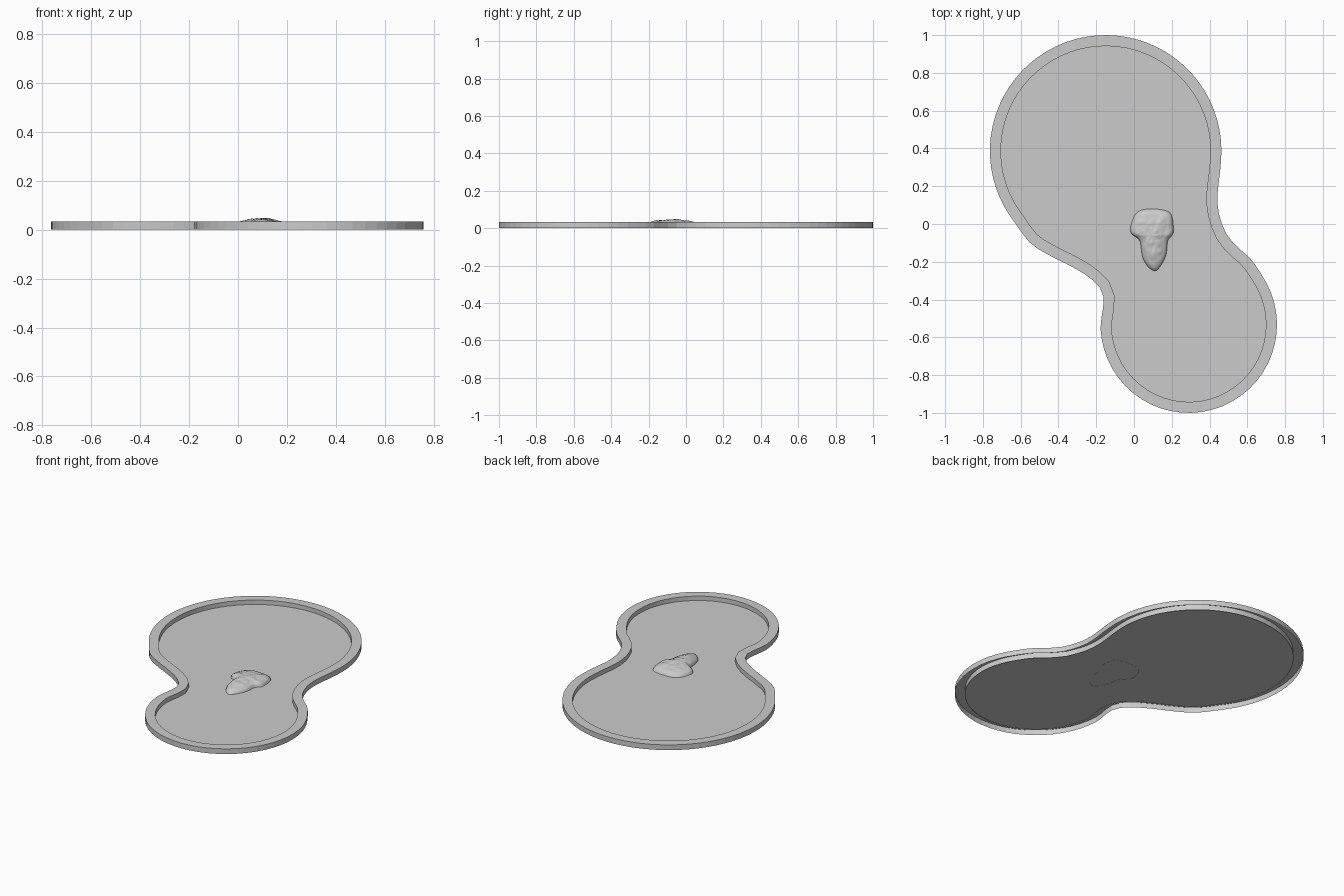
import bpy, bmesh, math
from mathutils import Vector, noise

cube = bpy.data.objects.get("Cube")
if cube:
    bpy.data.objects.remove(cube, do_unlink=True)

grey = bpy.data.materials.new("plain_grey")
grey.use_nodes = True
grey.diffuse_color = (0.6, 0.6, 0.6, 1)
grey.node_tree.nodes["Principled BSDF"].inputs["Base Color"].default_value = grey.diffuse_color

RIM_TOP, FLOOR_Z, RIM_WIDTH, SEGMENTS = 0.033, 0.005, 0.058, 100


def make_object(name, bm):
    bmesh.ops.recalc_face_normals(bm, faces=bm.faces)
    mesh = bpy.data.meshes.new(name)
    bm.to_mesh(mesh)
    bm.free()
    mesh.materials.append(grey)
    obj = bpy.data.objects.new(name, mesh)
    bpy.context.collection.objects.link(obj)
    return obj


def arc(cx, cy, r, start, end, steps=24):
    angles = [math.radians(start + (end - start) * i / steps) for i in range(steps + 1)]
    return [Vector((cx + r * math.cos(a), cy + r * math.sin(a))) for a in angles]


def smooth_loop(points, steps=8):
    """Closed Catmull-Rom curve through the points."""
    out, n = [], len(points)
    for i in range(n):
        a, b, c, d = (points[(i + k) % n] for k in (-1, 0, 1, 2))
        for s in range(steps):
            t = s / steps
            out.append(0.5 * (2 * b + (c - a) * t + (2 * a - 5 * b + 4 * c - d) * t ** 2
                              + (3 * b - a - 3 * c + d) * t ** 3))
    return out


def resample(points, count):
    """Even spacing round a closed line."""
    lengths = [(points[(i + 1) % len(points)] - p).length for i, p in enumerate(points)]
    step, out, i, walked = sum(lengths) / count, [], 0, 0.0
    for k in range(count):
        while walked + lengths[i] < k * step:
            walked += lengths[i]
            i += 1
        t = (k * step - walked) / lengths[i]
        out.append(points[i].lerp(points[(i + 1) % len(points)], t))
    return out


# Outline: two round lobes joined by a waist
left_waist = [(-0.55, -0.10), (-0.45, -0.165), (-0.34, -0.22), (-0.24, -0.28),
              (-0.175, -0.345), (-0.16, -0.41)]
right_waist = [(0.62, -0.187), (0.538, -0.113), (0.485, -0.045), (0.448, 0.06),
               (0.442, 0.157), (0.456, 0.28)]
outline = (arc(-0.15, 0.387, 0.613, 0, 218) + [Vector(p) for p in left_waist]
           + arc(0.29, -0.533, 0.467, 180, 390) + [Vector(p) for p in right_waist])
outer = resample(smooth_loop(outline), SEGMENTS)
inner = []
for i, p in enumerate(outer):
    along = (outer[(i + 1) % SEGMENTS] - outer[i - 1]).normalized()
    inner.append(p + RIM_WIDTH * Vector((-along.y, along.x)))

# Raised rim, open underneath
bm = bmesh.new()
loops = [[bm.verts.new((p.x, p.y, z)) for p in line]
         for line, z in ((outer, 0), (outer, RIM_TOP), (inner, RIM_TOP), (inner, 0))]
for low, high in zip(loops, loops[1:]):
    for i in range(SEGMENTS):
        j = (i + 1) % SEGMENTS
        bm.faces.new((low[i], low[j], high[j], high[i]))
make_object("pool_rim", bm)

# Flat floor
bm = bmesh.new()
bm.faces.new([bm.verts.new((p.x, p.y, FLOOR_Z)) for p in inner])
floor = make_object("pool_floor", bm)
if floor.data.polygons[0].normal.z < 0:
    floor.data.flip_normals()

# Low craggy rock, wide at the back and tapering to the front
footprint = [(0.21, -0.02), (0.19, 0.06), (0.10, 0.08), (0.02, 0.065), (-0.015, 0.0),
             (-0.015, -0.05), (0.03, -0.09), (0.05, -0.19), (0.11, -0.25),
             (0.165, -0.18), (0.18, -0.09), (0.205, -0.055)]
edge = resample(smooth_loop([Vector(p) for p in footprint]), 72)
middle = Vector((0.095, -0.06))
RINGS = 22
bm = bmesh.new()
rings = []
for k in range(1, RINGS + 1):
    r, ring = k / RINGS, []
    for p in edge:
        wobble = 0.012 * noise.noise(Vector((p.x * 25, p.y * 25, 4))) * r
        q = middle + (p - middle) * (r + wobble)
        bump = noise.fractal(Vector((q.x * 22, q.y * 22, 1)), 1.0, 2.0, 3)
        height = 0.041 * (1 - r ** 2) ** 0.45 + 0.007 * bump * (1 - r ** 4)
        ring.append(bm.verts.new((q.x, q.y, 0.004 + min(max(height, 0), 0.044))))
    rings.append(ring)
top = bm.verts.new((middle.x, middle.y, 0.045))
for i in range(len(edge)):
    j = (i + 1) % len(edge)
    bm.faces.new((top, rings[0][i], rings[0][j]))
    for a, b in zip(rings, rings[1:]):
        bm.faces.new((a[i], b[i], b[j], a[j]))
rock = make_object("rock", bm)
rock.data.polygons.foreach_set("use_smooth", [True] * len(rock.data.polygons))
if sum(p.normal.z for p in rock.data.polygons) < 0:
    rock.data.flip_normals()
